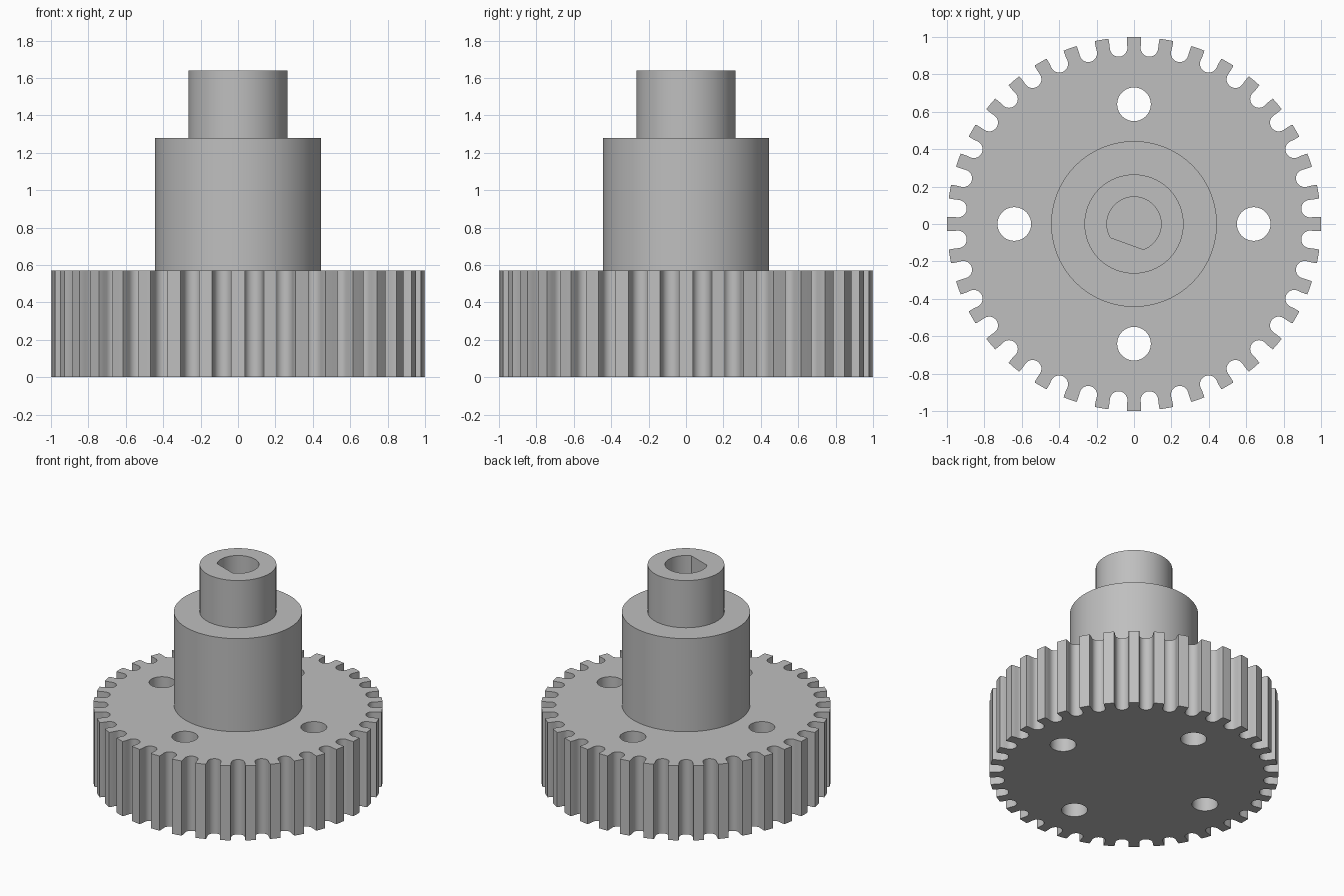
import bpy
import bmesh
from math import sin, cos, pi, radians

TEETH = 36

cube = bpy.data.objects.get("Cube")
if cube:
    bpy.data.objects.remove(cube, do_unlink=True)

grey = bpy.data.materials.new("plain grey")
grey.use_nodes = True
colour = (0.52, 0.52, 0.52, 1)
grey.diffuse_color = colour
grey.node_tree.nodes["Principled BSDF"].inputs["Base Color"].default_value = colour


def circle(radius, cx=0.0, cy=0.0, count=96):
    return [(cx + radius * cos(2 * pi * i / count), cy + radius * sin(2 * pi * i / count))
            for i in range(count)]


def toothed_outline():
    """Rim with rounded belt grooves; one tooth points along each axis."""
    groove = [(0.051, 0.9987), (0.0485, 0.985), (0.047, 0.965)]
    groove += [(0.047 * cos(a), 0.945 - 0.047 * sin(a))
               for a in (pi * i / 12 for i in range(13))]
    groove += [(-x, y) for x, y in reversed(groove[:3])]
    points = []
    for k in range(TEETH):
        turn = 2 * pi * (k + 0.5) / TEETH
        points += [(x * cos(turn) - y * sin(turn), x * sin(turn) + y * cos(turn))
                   for x, y in groove]
        tip = 2 * pi * (k + 1) / TEETH
        points.append((-sin(tip), cos(tip)))
    return points


def d_bore(radius, facing, half_angle, count=64):
    """Circle with one flat side facing the given direction."""
    start, sweep = facing + half_angle, 2 * pi - 2 * half_angle
    return [(radius * cos(start + sweep * i / count), radius * sin(start + sweep * i / count))
            for i in range(count + 1)]


def extruded(name, loops, bottom, top):
    """Fill the first loop, leave the others as holes, and extrude upwards."""
    bm = bmesh.new()
    for loop in loops:
        verts = [bm.verts.new((x, y, bottom)) for x, y in loop]
        for i, vert in enumerate(verts):
            bm.edges.new((vert, verts[(i + 1) % len(verts)]))
    bmesh.ops.triangle_fill(bm, edges=bm.edges[:], use_beauty=True, normal=(0, 0, 1))
    result = bmesh.ops.extrude_face_region(bm, geom=bm.faces[:], use_keep_orig=True)
    raised = [g for g in result["geom"] if isinstance(g, bmesh.types.BMVert)]
    bmesh.ops.translate(bm, verts=raised, vec=(0, 0, top - bottom))
    bmesh.ops.recalc_face_normals(bm, faces=bm.faces[:])
    mesh = bpy.data.meshes.new(name)
    bm.to_mesh(mesh)
    bm.free()
    mesh.materials.append(grey)
    obj = bpy.data.objects.new(name, mesh)
    bpy.context.collection.objects.link(obj)
    bpy.ops.object.select_all(action="DESELECT")
    obj.select_set(True)
    bpy.context.view_layer.objects.active = obj
    bpy.ops.object.shade_smooth_by_angle(angle=radians(30))
    return obj


# Toothed wheel with four through holes
holes = [circle(0.09, 0.64 * cos(i * pi / 2), 0.64 * sin(i * pi / 2), 48) for i in range(4)]
extruded("toothed_wheel", [toothed_outline()] + holes, 0, 0.57)

# Stepped hub with a blind D-shaped bore
bore = d_bore(0.145, radians(-110), radians(40))
extruded("hub", [circle(0.443), bore], 0.57, 1.28)
extruded("collar", [circle(0.265), bore], 1.28, 1.64)
